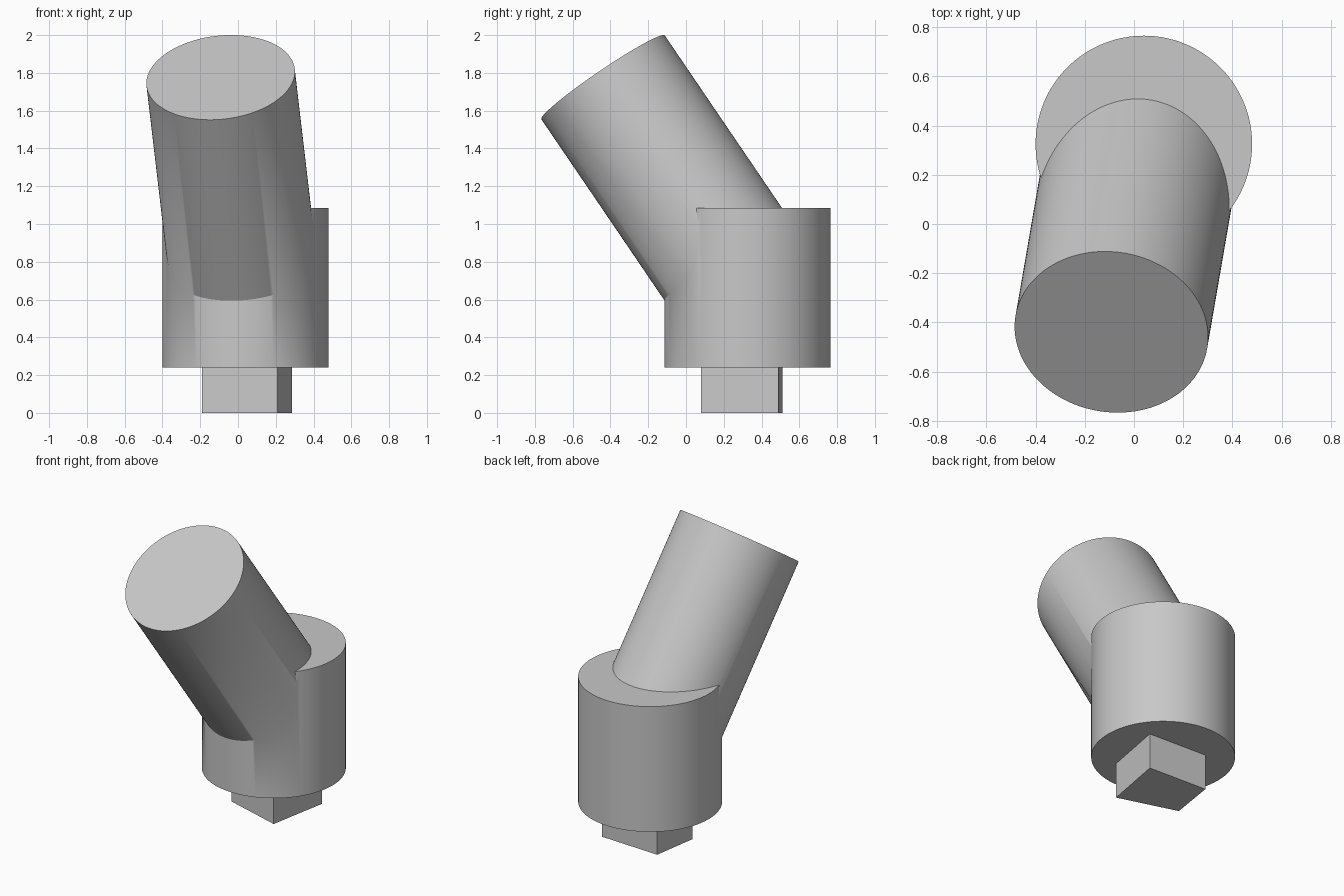
import bpy
import bmesh
from mathutils import Vector

cube = bpy.data.objects.get("Cube")
if cube:
    bpy.data.objects.remove(cube, do_unlink=True)

# One plain grey for the whole model
grey = bpy.data.materials.new("plain_grey")
grey.use_nodes = True
colour = (0.58, 0.58, 0.58, 1)
grey.diffuse_color = colour
grey.node_tree.nodes["Principled BSDF"].inputs["Base Color"].default_value = colour


def cylinder(name, start, end, radius, sides=128):
    """Solid cylinder running between two points."""
    axis = end - start
    bpy.ops.mesh.primitive_cylinder_add(
        vertices=sides, radius=radius, depth=axis.length,
        location=(start + end) / 2,
        rotation=axis.to_track_quat("Z", "Y").to_euler())
    obj = bpy.context.object
    obj.name = name
    obj.data.materials.append(grey)
    return obj


def prism(name, outline, bottom, top):
    """Flat outline extruded straight up."""
    bm = bmesh.new()
    base = bm.faces.new([bm.verts.new((x, y, bottom)) for x, y in outline])
    raised = bmesh.ops.extrude_face_region(bm, geom=[base])["geom"]
    bmesh.ops.translate(bm, vec=(0, 0, top - bottom),
                        verts=[v for v in raised if isinstance(v, bmesh.types.BMVert)])
    bmesh.ops.recalc_face_normals(bm, faces=bm.faces)
    mesh = bpy.data.meshes.new(name)
    bm.to_mesh(mesh)
    bm.free()
    mesh.materials.append(grey)
    obj = bpy.data.objects.new(name, mesh)
    bpy.context.collection.objects.link(obj)
    return obj


# Upright base and the leaning shaft that grows out of its centre
base_x, base_y = 0.04, 0.325
body = cylinder("base_with_leaning_shaft",
                Vector((base_x, base_y, 0.24)), Vector((base_x, base_y, 1.085)), 0.44)
shaft = cylinder("leaning_shaft",
                 Vector((base_x, base_y, 0.652)), Vector((-0.092, -0.439, 1.776)), 0.395)

# Fuse the shaft into the base
bpy.context.view_layer.objects.active = body
fuse = body.modifiers.new("fuse_shaft", "BOOLEAN")
fuse.operation = "UNION"
fuse.solver = "EXACT"
fuse.object = shaft
bpy.ops.object.modifier_apply(modifier=fuse.name)
bpy.data.objects.remove(shaft, do_unlink=True)

# Smooth round walls, crisp rims
bpy.ops.object.select_all(action="DESELECT")
body.select_set(True)
bpy.ops.object.shade_smooth_by_angle(angle=0.52)

# Four-sided peg underneath
prism("bottom_peg", [(0.285, 0.49), (-0.142, 0.51), (-0.19, 0.2), (0.21, 0.08)], 0, 0.25)
